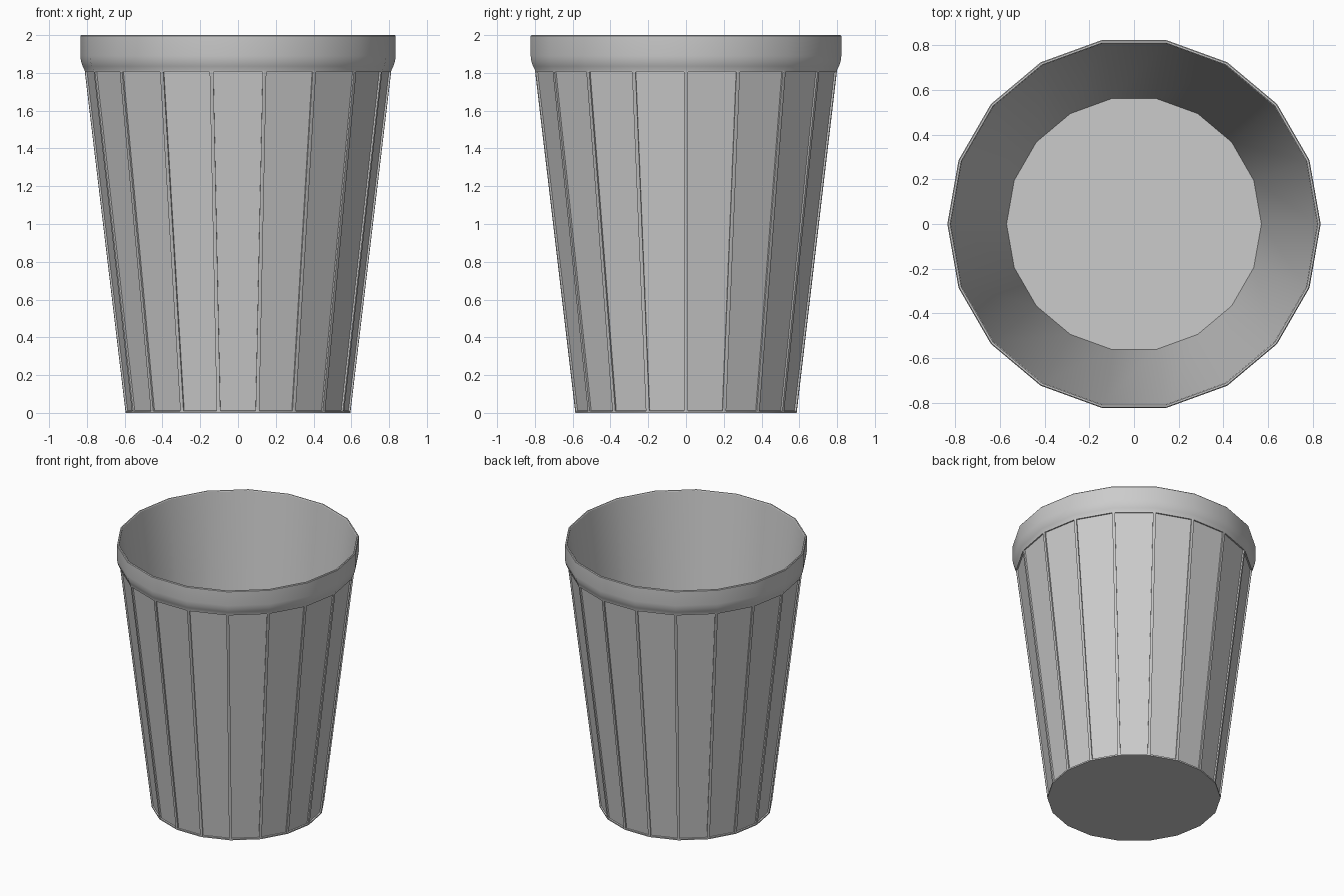
import bpy, bmesh, math

if "Cube" in bpy.data.objects:
    bpy.data.objects.remove(bpy.data.objects["Cube"])

SIDES = 18
# outer profile from the base up, over the lip and down to the inner floor (radius, z)
PROFILE = [(0.595, 0.0), (0.812, 1.815), (0.822, 1.835), (0.831, 1.86), (0.835, 1.89),
           (0.835, 1.995), (0.831, 2.0), (0.823, 2.0), (0.819, 1.995), (0.570, 0.02)]

bm = bmesh.new()


def ring(radius, z):
    return [bm.verts.new((radius * math.cos(2 * math.pi * i / SIDES),
                          radius * math.sin(2 * math.pi * i / SIDES), z))
            for i in range(SIDES)]


# Cup wall: lathe the profile into an 18-sided shell
rings = [ring(r, z) for r, z in PROFILE]
bands = []
for low, high in zip(rings, rings[1:]):
    bands.append([bm.faces.new((low[i], low[(i + 1) % SIDES],
                                high[(i + 1) % SIDES], high[i])) for i in range(SIDES)])

# Underside and inner floor
bm.faces.new(rings[0][::-1])
bm.faces.new(rings[-1])
bm.normal_update()

# Recessed panels between the ribs
bmesh.ops.inset_individual(bm, faces=bands[0], thickness=0.014, depth=0.0)
bm.normal_update()
bmesh.ops.inset_individual(bm, faces=bands[0], thickness=0.001, depth=-0.01)

mesh = bpy.data.meshes.new("cup")
bm.to_mesh(mesh)
bm.free()
cup = bpy.data.objects.new("cup", mesh)
bpy.context.collection.objects.link(cup)

# Smooth the rim and inside, keep panel borders crisp
bpy.context.view_layer.objects.active = cup
cup.select_set(True)
bpy.ops.object.shade_smooth_by_angle(angle=math.radians(30))
